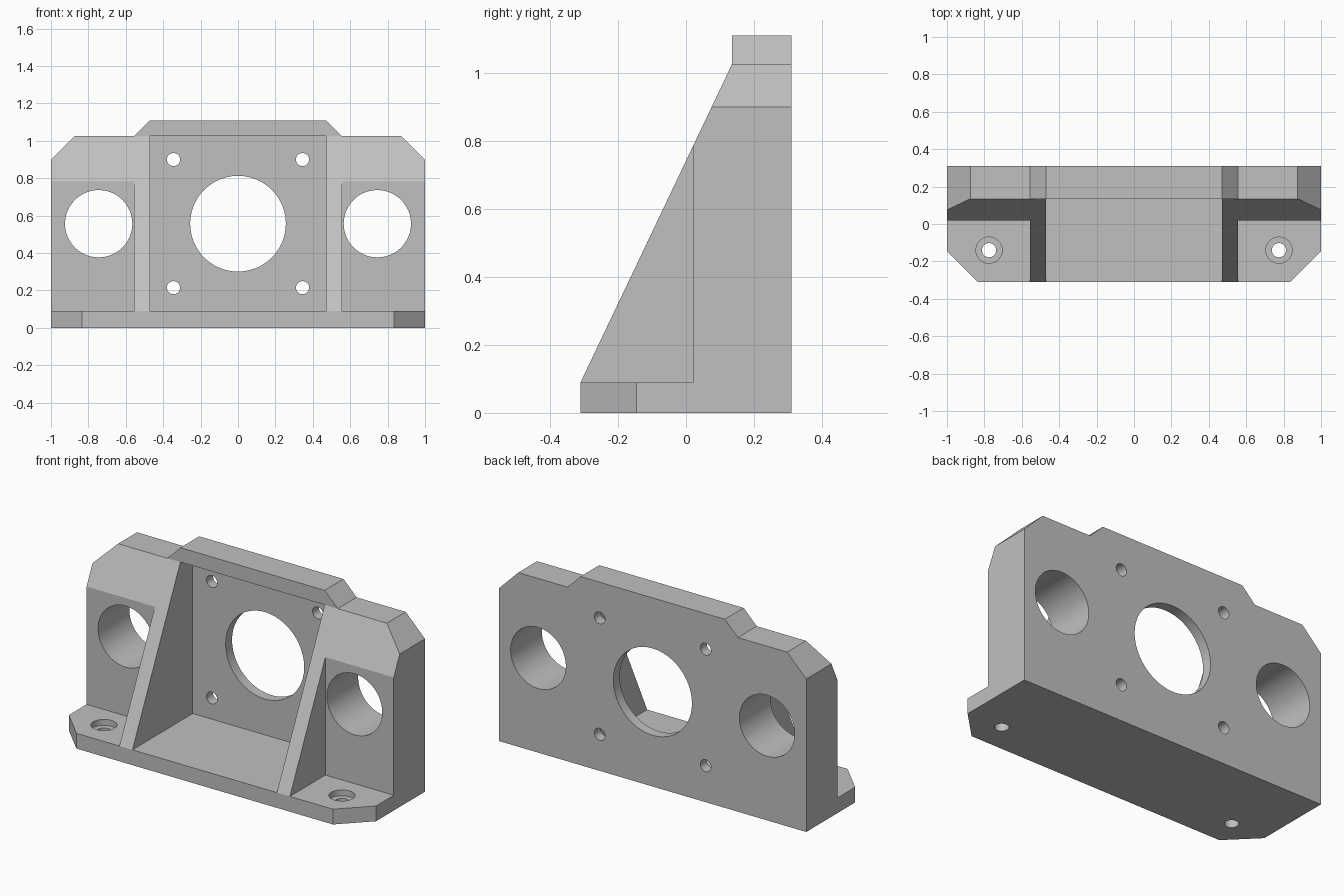
import bpy
import bmesh
import math
from mathutils import Matrix, Vector

cube = bpy.data.objects.get("Cube")
if cube:
    bpy.data.objects.remove(cube, do_unlink=True)

grey = bpy.data.materials.new("plain grey")
grey.use_nodes = True
colour = (0.53, 0.53, 0.53, 1)
grey.diffuse_color = colour
grey.node_tree.nodes["Principled BSDF"].inputs["Base Color"].default_value = colour


def add_object(name, bm):
    bmesh.ops.recalc_face_normals(bm, faces=bm.faces)
    mesh = bpy.data.meshes.new(name)
    bm.to_mesh(mesh)
    bm.free()
    mesh.materials.append(grey)
    obj = bpy.data.objects.new(name, mesh)
    bpy.context.collection.objects.link(obj)
    return obj


def prism(name, points, axis, low, high):
    """Extrude a 2D profile along the axis 'x', 'y' or 'z'."""
    place = {"x": lambda a, b, t: (t, a, b),
             "y": lambda a, b, t: (a, t, b),
             "z": lambda a, b, t: (a, b, t)}[axis]
    bm = bmesh.new()
    face = bm.faces.new([bm.verts.new(place(a, b, low)) for a, b in points])
    result = bmesh.ops.extrude_face_region(bm, geom=[face])
    verts = [g for g in result["geom"] if isinstance(g, bmesh.types.BMVert)]
    shift = Vector(place(0, 0, high - low))
    bmesh.ops.translate(bm, verts=verts, vec=shift)
    return add_object(name, bm)


def box(name, x, y, z):
    return prism(name, [(x[0], y[0]), (x[1], y[0]), (x[1], y[1]), (x[0], y[1])], "z", *z)


def cylinder(name, centre, radius, depth, upright=False):
    bm = bmesh.new()
    turn = Matrix() if upright else Matrix.Rotation(math.pi / 2, 4, "X")
    bmesh.ops.create_cone(bm, cap_ends=True, segments=48, radius1=radius, radius2=radius,
                          depth=depth, matrix=Matrix.Translation(centre) @ turn)
    return add_object(name, bm)


def cut(target, cutter):
    cutter.hide_render = True
    mod = target.modifiers.new("cut", "BOOLEAN")
    mod.operation = "DIFFERENCE"
    mod.solver = "EXACT"
    mod.object = cutter
    bpy.context.view_layer.objects.active = target
    bpy.ops.object.modifier_apply(modifier=mod.name)
    bpy.data.objects.remove(cutter, do_unlink=True)


FRONT, BACK = -0.31, 0.31
BASE, SHOULDER = 0.09, 1.025

# Block with the stepped, chamfered outline
half = [(1, 0), (1, 0.90), (0.875, SHOULDER), (0.555, SHOULDER), (0.47, 1.11)]
outline = half + [(-x, z) for x, z in reversed(half)]
bracket = prism("motor_mount_bracket", outline, "y", FRONT, BACK)

# Sloped front, running from the base edge to the top
cut(bracket, prism("slope_cutter",
                   [(-0.41, -0.12), (0.135, SHOULDER), (0.135, 1.3), (-0.6, 1.3), (-0.6, -0.12)],
                   "x", -1.2, 1.2))

# Centre pocket between the ribs
cut(bracket, box("pocket_cutter", (-0.47, 0.47), (-0.6, 0.25), (BASE, SHOULDER)))

# Wings: open space over the feet, clipped corners and holes
for s in (-1, 1):
    cut(bracket, box("foot_space_cutter", (s * 0.555, s * 1.2), (-0.6, 0.02), (BASE, 1.3)))
    cut(bracket, prism("corner_cutter",
                       [(s * 0.735, -0.41), (s * 1.1, -0.045), (s * 1.1, -0.41)],
                       "z", -0.1, 0.2))
    cut(bracket, cylinder("side_bore", (s * 0.745, 0, 0.557), 0.18, 2))
    cut(bracket, cylinder("bolt_hole", (s * 0.775, -0.14, 0), 0.038, 0.5, True))
    cut(bracket, cylinder("bolt_head_recess", (s * 0.775, -0.14, 0.155), 0.07, 0.2, True))
    for z in (0.215, 0.90):
        cut(bracket, cylinder("screw_hole", (s * 0.345, 0.3, z), 0.035, 0.3))

# Large centre opening
cut(bracket, cylinder("centre_bore", (0, 0.3, 0.557), 0.256, 0.3))

# Smooth bores, sharp edges
bpy.ops.object.select_all(action="DESELECT")
bracket.select_set(True)
bpy.context.view_layer.objects.active = bracket
bpy.ops.object.shade_smooth_by_angle(angle=math.radians(20))
